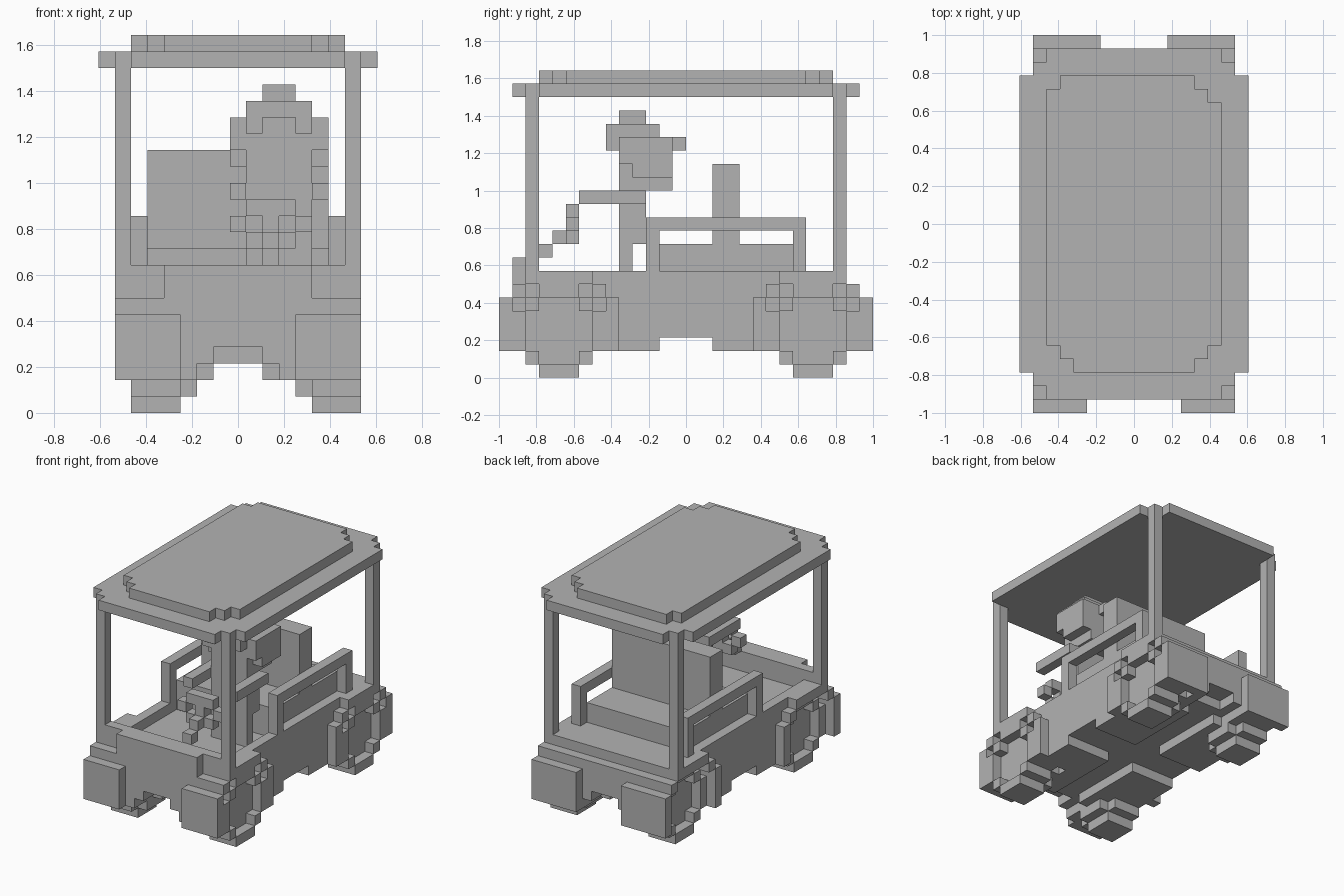
import bpy
import bmesh
from mathutils import Matrix, Vector

cube = bpy.data.objects.get("Cube")
if cube:
    bpy.data.objects.remove(cube, do_unlink=True)

# The cart is laid out on a grid of small cells
WIDTH, LENGTH = 17, 28
CELL = 2 / LENGTH
DRIVER_SPAN = 22

grey = bpy.data.materials.new("plain_grey")
grey.use_nodes = True
grey.diffuse_color = (0.45, 0.45, 0.45, 1)
grey.node_tree.nodes["Principled BSDF"].inputs["Base Color"].default_value = grey.diffuse_color


def flip(span, total):
    return (total - span[1], total - span[0])


def block(name, x, y, z):
    """Box from grid ranges."""
    size = Vector((x[1] - x[0], y[1] - y[0], z[1] - z[0])) * CELL
    centre = Vector((sum(x) - WIDTH, sum(y) - LENGTH, sum(z))) * CELL / 2
    mesh = bpy.data.meshes.new(name)
    bm = bmesh.new()
    bmesh.ops.create_cube(bm, size=1, matrix=Matrix.Translation(centre) @ Matrix.Diagonal(size.to_4d()))
    bm.to_mesh(mesh)
    bm.free()
    mesh.materials.append(grey)
    obj = bpy.data.objects.new(name, mesh)
    bpy.context.collection.objects.link(obj)


def pair(name, x, y, z, total=WIDTH):
    """Box and its left-right twin."""
    block("left_" + name, flip(x, total), y, z)
    block("right_" + name, x, y, z)


def four(name, x, y, z):
    """Box at all four corners."""
    pair("front_" + name, x, y, z)
    pair("rear_" + name, x, flip(y, LENGTH), z)


# Roof with stepped corners
block("roof_middle", x=(0, 17), y=(3, 25), z=(21, 22))
block("roof_shoulder", x=(1, 16), y=(2, 26), z=(21, 22))
block("roof_ends", x=(2, 15), y=(1, 27), z=(21, 22))
for step in range(3):
    block("roof_cap", x=(2 + step, 15 - step), y=(5 - step, 23 + step), z=(22, 23))
for step in range(2):
    block("roof_cap_corner", x=(2 + step, 3 + step), y=(23 + step, 24 + step), z=(22, 23))
four("roof_post", x=(1, 2), y=(2, 3), z=(8, 21))

# Hull, narrow between the wheel wells, and floor over them
block("hull_spine", x=(5, 12), y=(3, 25), z=(3, 7))
block("hull_ends", x=(5, 12), y=(1, 27), z=(4, 7))
block("hull_middle", x=(2, 15), y=(8, 20), z=(3, 7))
block("floor", x=(3, 14), y=(1, 27), z=(6, 7))
block("rear_deck", x=(2, 15), y=(12, 26), z=(7, 8))
pair("hull_rim", x=(2, 3), y=(3, 12), z=(7, 8))

# Underside, with a tunnel along and across it
four("hull_end_foot", x=(5, 7), y=(1, 3), z=(3, 4))
four("underside_sill", x=(2, 6), y=(9, 12), z=(2, 3))
four("underside_outer", x=(5, 6), y=(1, 9), z=(2, 3))
four("underside_inner", x=(6, 7), y=(4, 12), z=(2, 3))

# Front wall
block("front_wall", x=(2, 15), y=(2, 3), z=(7, 9))
block("front_panel", x=(4, 13), y=(1, 2), z=(6, 9))

# Bumper blocks and wheel arches
pair("front_bumper", x=(1, 5), y=(0, 1), z=(2, 6))
pair("rear_bumper", x=(1, 6), y=(27, 28), z=(2, 6))
four("arch_inner_end", x=(1, 5), y=(8, 9), z=(2, 6))
four("arch_step", x=(1, 5), y=(1, 2), z=(6, 7))
four("arch_inner_step", x=(1, 5), y=(7, 8), z=(6, 7))
four("arch_top", x=(1, 3), y=(2, 7), z=(7, 8))


# Wheels: a stepped tyre ring with a hub set one cell inwards
def wheel(name, tyre, hub, start):
    for near in (start, start + 6):
        block(name + "_tyre_side", tyre, (near, near + 1), (2, 5))
    for low in (0, 6):
        block(name + "_tyre_tread", tyre, (start + 2, start + 5), (low, low + 1))
    for near in (start + 1, start + 5):
        for low in (1, 5):
            block(name + "_tyre_corner", tyre, (near, near + 1), (low, low + 1))
    for step in range(2):
        y = (start + 1 + step, start + 6 - step)
        block(name + "_hub", hub, y, (2 - step, 5 + step))


for end, start in (("front", 1), ("rear", 20)):
    wheel(end + "_right_wheel", (2, 5), (3, 6), start)
    wheel(end + "_left_wheel", (13, 16), (12, 15), start)

# Double bench, shared backrest and side rails
block("bench", x=(3, 14), y=(12, 22), z=(8, 10))
block("backrest", x=(3, 14), y=(16, 18), z=(10, 16))
pair("rail_bar", x=(2, 3), y=(11, 23), z=(11, 12))
pair("rail_front_post", x=(2, 3), y=(11, 12), z=(8, 12))
pair("rail_rear_post", x=(2, 3), y=(22, 23), z=(8, 12))

# Steering column and wheel
block("steering_column", x=(10, 11), y=(3, 4), z=(9, 10))
block("steering_shaft", x=(10, 11), y=(4, 5), z=(10, 11))
block("steering_hub", x=(10, 11), y=(5, 6), z=(11, 12))
block("steering_rim_top", x=(9, 12), y=(5, 6), z=(12, 13))
block("steering_rim_bottom", x=(9, 12), y=(5, 6), z=(10, 11))
pair("steering_rim_side", x=(8, 9), y=(5, 6), z=(11, 12), total=21)

# Driver
pair("leg", x=(9, 11), y=(9, 10), z=(7, 10), total=DRIVER_SPAN)
block("torso", x=(9, 13), y=(9, 11), z=(10, 14))
pair("arm", x=(8, 9), y=(6, 11), z=(13, 14), total=DRIVER_SPAN)
block("head", x=(9, 13), y=(9, 13), z=(14, 18))
pair("side_hair", x=(8, 9), y=(9, 13), z=(16, 18), total=DRIVER_SPAN)
pair("side_hair_tip", x=(8, 9), y=(10, 13), z=(15, 16), total=DRIVER_SPAN)
block("hair_tail", x=(10, 12), y=(13, 14), z=(17, 18))
block("hair_top", x=(9, 13), y=(8, 12), z=(18, 19))
pair("hair_fringe", x=(9, 10), y=(8, 9), z=(17, 18), total=DRIVER_SPAN)
block("hair_crown", x=(10, 12), y=(9, 11), z=(19, 20))
